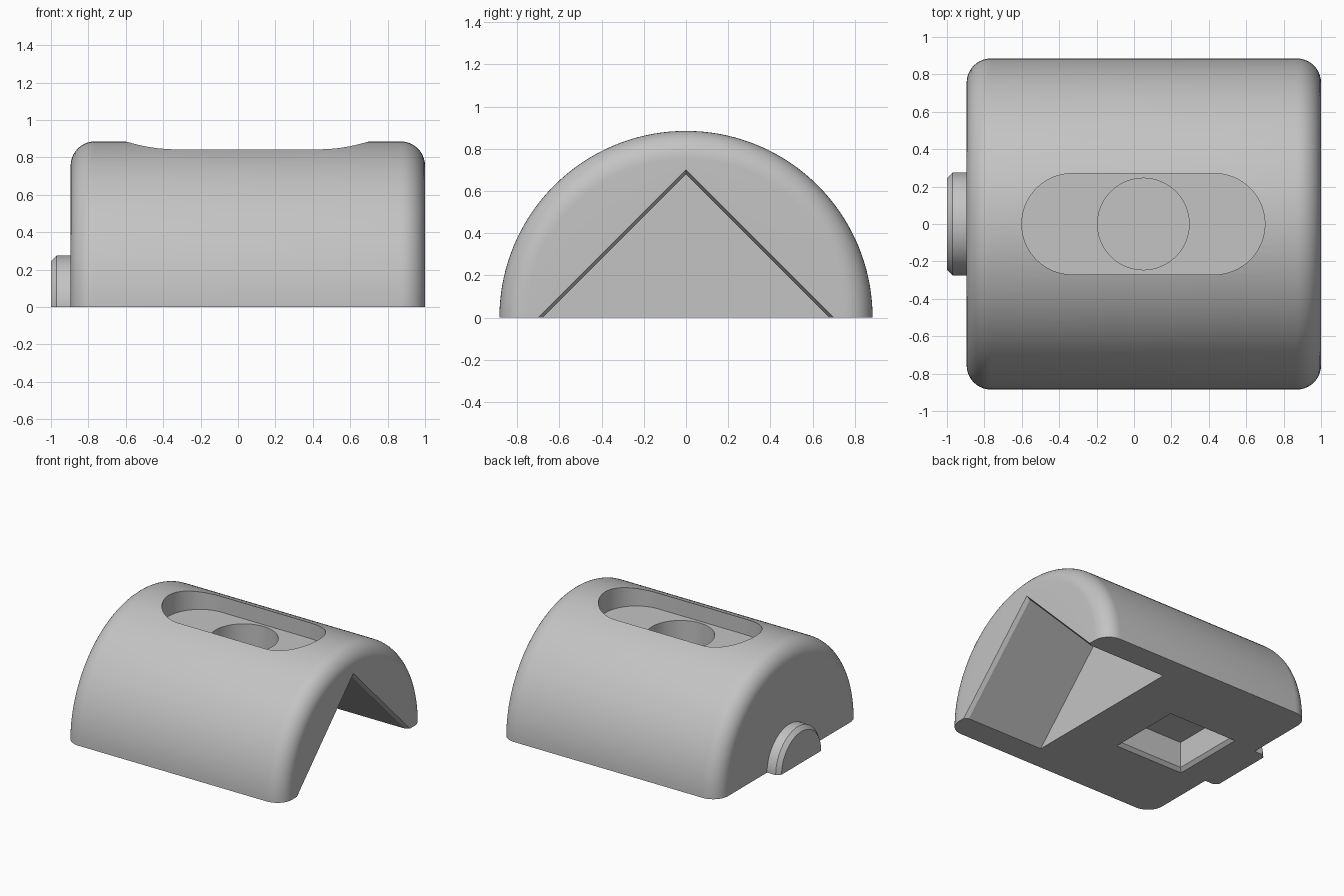
import bpy
import bmesh
from math import sin, cos, pi, radians

old = bpy.data.objects.get("Cube")
if old:
    bpy.data.objects.remove(old)

# Material
grey = bpy.data.materials.new("plain grey")
grey.use_nodes = True
colour = (0.55, 0.55, 0.55, 1)
grey.diffuse_color = colour
grey.node_tree.nodes["Principled BSDF"].inputs["Base Color"].default_value = colour


def finish(bm, name):
    bmesh.ops.recalc_face_normals(bm, faces=bm.faces[:])
    mesh = bpy.data.meshes.new(name)
    bm.to_mesh(mesh)
    bm.free()
    obj = bpy.data.objects.new(name, mesh)
    bpy.context.collection.objects.link(obj)
    mesh.materials.append(grey)
    return obj


def loft(name, sections):
    """Closed solid through a list of matching cross-section loops."""
    bm = bmesh.new()
    rings = [[bm.verts.new(p) for p in s] for s in sections]
    n = len(rings[0])
    for a, b in zip(rings, rings[1:]):
        for i in range(n):
            j = (i + 1) % n
            bm.faces.new((a[i], a[j], b[j], b[i]))
    bm.faces.new(rings[0])
    bm.faces.new(rings[-1])
    return finish(bm, name)


def stadium(cx, half_straight, r, z, steps=32):
    """Rounded slot outline; a circle when half_straight is zero."""
    pts = []
    for side, start in ((1, -pi / 2), (-1, pi / 2)):
        for i in range(steps + (half_straight > 0)):
            a = start + pi * i / steps
            pts.append((cx + side * half_straight + r * cos(a), r * sin(a), z))
    return pts


def square(cx, h, z):
    return [(cx + sx * h, sy * h, z) for sx, sy in ((-1, -1), (1, -1), (1, 1), (-1, 1))]


def roof(x, apex, low=-0.1):
    return [(x, low - apex, low), (x, apex - low, low), (x, 0, apex)]


# Half-round body with rounded ends and a small chamfered boss on the right end
R, F, LEFT, RIGHT = 0.885, 0.13, 1.0, -0.895
profile = [(-1, 0), (-1, 0.245), (-0.97, 0.275), (RIGHT, 0.275)]
arc = [pi / 2 * i / 10 for i in range(11)]
profile += [(RIGHT + F - F * cos(a), R - F + F * sin(a)) for a in arc]
profile += [(LEFT - F + F * sin(a), R - F + F * cos(a)) for a in arc]
profile.append((LEFT, 0))

bm = bmesh.new()
verts = [bm.verts.new((x, r, 0)) for x, r in profile]
edges = [bm.edges.new(pair) for pair in zip(verts, verts[1:])]
bmesh.ops.spin(bm, geom=verts + edges, cent=(0, 0, 0), axis=(1, 0, 0),
               angle=pi, steps=72)
bmesh.ops.remove_doubles(bm, verts=bm.verts[:], dist=0.0001)
bmesh.ops.holes_fill(bm, edges=[e for e in bm.edges if e.is_boundary], sides=0)
body = finish(bm, "body")

# Cutters: top slot, round recess in it, square pocket below, V notch at the left end
cutters = [
    loft("slot_cutter", [stadium(0.05, 0.38, 0.27, z) for z in (0.72, 1.2)]),
    loft("recess_cutter", [stadium(0.05, 0, 0.245, z) for z in (0.4, 0.8)]),
    loft("pocket_cutter", [square(-0.39, h, z) for h, z in
                           ((0.275, 0.23), (0.275, 0.025), (0.3, 0), (0.35, -0.05))]),
    loft("notch_cutter", [roof(x, a) for x, a in
                          ((0.3, 0.68), (0.97, 0.68), (1.0, 0.7), (1.06, 0.74))]),
]
for cutter in cutters:
    cutter.hide_render = True
    mod = body.modifiers.new(cutter.name, "BOOLEAN")
    mod.operation = "DIFFERENCE"
    mod.solver = "EXACT"
    mod.object = cutter

# Apply the cuts and drop the cutters
bpy.context.view_layer.update()
cut = body.evaluated_get(bpy.context.evaluated_depsgraph_get())
body.data = bpy.data.meshes.new_from_object(cut)
body.modifiers.clear()
for cutter in cutters:
    bpy.data.objects.remove(cutter)

# Smooth curved walls, sharp edges elsewhere
for obj in bpy.context.selected_objects:
    obj.select_set(False)
body.select_set(True)
bpy.context.view_layer.objects.active = body
bpy.ops.object.shade_smooth_by_angle(angle=radians(25))
